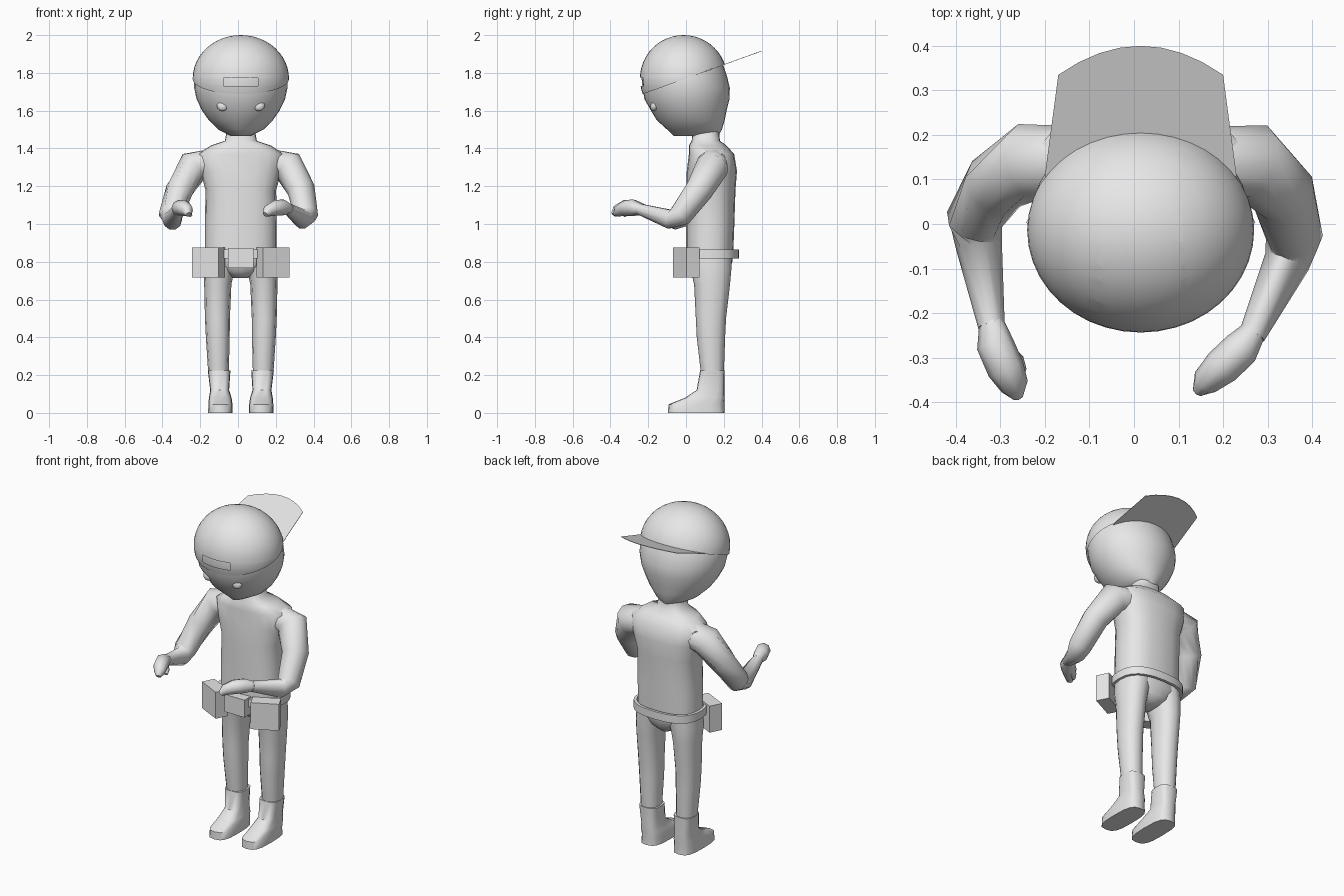
import bpy, bmesh, math
from mathutils import Vector, Matrix

cube = bpy.data.objects.get("Cube")
if cube:
    bpy.data.objects.remove(cube, do_unlink=True)

CX = 0.015  # body centre line

grey = bpy.data.materials.new("plain_grey")
grey.use_nodes = True
grey.diffuse_color = (0.8, 0.8, 0.8, 1)
grey.node_tree.nodes["Principled BSDF"].inputs["Base Color"].default_value = (0.8, 0.8, 0.8, 1)


def finish(bm, name, smooth=40):
    bmesh.ops.recalc_face_normals(bm, faces=bm.faces)
    mesh = bpy.data.meshes.new(name)
    bm.to_mesh(mesh)
    bm.free()
    obj = bpy.data.objects.new(name, mesh)
    bpy.context.collection.objects.link(obj)
    mesh.materials.append(grey)
    if smooth:
        bpy.ops.object.select_all(action="DESELECT")
        obj.select_set(True)
        bpy.context.view_layer.objects.active = obj
        bpy.ops.object.shade_smooth_by_angle(angle=math.radians(smooth))
    return obj


def bridge(rings, name, smooth=40, caps=True):
    """Skin a list of point rings."""
    bm = bmesh.new()
    rows = [[bm.verts.new(p) for p in ring] for ring in rings]
    n = len(rows[0])
    for a, b in zip(rows, rows[1:]):
        for i in range(n):
            j = (i + 1) % n
            bm.faces.new((a[i], a[j], b[j], b[i]))
    if caps:
        bm.faces.new(rows[0])
        bm.faces.new(rows[-1])
    return finish(bm, name, smooth)


def oval(centre, u, v, n, power=1.0):
    pts = []
    for i in range(n):
        a = 2 * math.pi * i / n
        c, s = math.cos(a), math.sin(a)
        pts.append(centre + u * math.copysign(abs(c) ** power, c)
                   + v * math.copysign(abs(s) ** power, s))
    return pts


def stack(name, rows, n=16, power=1.0, smooth=40):
    """Level rings from rows of (x, y, z, half width, half depth)."""
    return bridge([oval(Vector((x, y, z)), Vector((hx, 0, 0)), Vector((0, hy, 0)), n, power)
                   for x, y, z, hx, hy in rows], name, smooth)


def limb(name, path, n=10):
    """Round limb along a path of (x, y, z, radius)."""
    pts = [Vector(p[:3]) for p in path]
    rings = []
    for i, p in enumerate(path):
        d = (pts[min(i + 1, len(pts) - 1)] - pts[max(i - 1, 0)]).normalized()
        u = d.cross(Vector((0, 0, 1))).normalized()
        rings.append(oval(pts[i], u * p[3], u.cross(d) * p[3], n))
    return bridge(rings, name, 60)


def box(name, centre, size, yaw=0):
    bm = bmesh.new()
    m = Matrix.Translation(centre) @ Matrix.Rotation(yaw, 4, "Z") @ Matrix.Diagonal((*size, 1))
    bmesh.ops.create_cube(bm, size=1, matrix=m)
    return finish(bm, name, 0)


# Head: tapered jaw below, domed crown above
jaw = [(1.465, -.065, .17, .05), (1.50, -.10, .19, .12), (1.55, -.155, .205, .17),
       (1.60, -.185, .215, .205), (1.66, -.22, .23, .234), (1.72, -.23, .232, .247),
       (1.78, -.236, .218, .248)]
head = [(CX, (f + b) / 2, z, hx, (b - f) / 2) for z, f, b, hx in jaw]
for t in (25, 45, 65, 82):
    a = math.radians(t)
    head.append((CX, -.013, 1.77 + .222 * math.sin(a), .247 * math.cos(a), .223 * math.cos(a)))
stack("head", head, 32, smooth=50)

# Cap: dome cut along the sloping rim, with an opening over the strap
SLOPE = 0.36
bm = bmesh.new()
dome = Matrix.Translation((CX, -.013, 1.77)) @ Matrix.Diagonal((.255, .231, .23, 1))
bmesh.ops.create_uvsphere(bm, u_segments=40, v_segments=24, radius=1, matrix=dome)


def cut(co, no, clear=False):
    bmesh.ops.bisect_plane(bm, geom=bm.verts[:] + bm.edges[:] + bm.faces[:],
                           plane_co=co, plane_no=no, clear_inner=clear)


cut((0, 0, 1.77), (0, -SLOPE, 1), True)
for x in (CX - .092, CX + .092):
    cut((x, 0, 0), (1, 0, 0))
for z in (1.73, 1.775):
    cut((0, 0, z), (0, 0, 1))
hole = [f for f in bm.faces if f.calc_center_median().y < 0
        and abs(f.calc_center_median().x - CX) < .092
        and 1.73 < f.calc_center_median().z < 1.775]
bmesh.ops.delete(bm, geom=hole, context="FACES")
finish(bm, "cap", 50)

# Visor: thin flat sheet in the plane of the rim
outline = [(-.2, .02), (-.215, .11), (-.185, .335)]
outline += [(.185 * s, .335 + .065 * (1 - s * s)) for s in (-.75, -.5, -.25, 0, .25, .5, .75)]
outline += [(-x, y) for x, y in outline[2::-1]]
bridge([[(CX + x, y, 1.77 + SLOPE * y + h) for x, y in outline] for h in (0, .003)],
       "visor", 0)

# Eyes
for side, name in ((-1, "right_eye"), (1, "left_eye")):
    bm = bmesh.new()
    m = (Matrix.Translation((CX + side * .096, -.165, 1.628))
         @ Matrix.Rotation(math.radians(-20), 4, "X") @ Matrix.Diagonal((.031, .022, .031, 1)))
    bmesh.ops.create_uvsphere(bm, u_segments=20, v_segments=12, radius=1, matrix=m)
    finish(bm, name, 60)

# Torso and pelvis
stack("torso", [(CX, .105, 1.49, .075, .07), (CX, .105, 1.44, .085, .075),
                (CX, .115, 1.415, .16, .10), (CX, .135, 1.37, .23, .12),
                (CX, .137, 1.28, .215, .133), (CX, .132, 1.18, .187, .13),
                (CX, .128, 1.0, .19, .128), (CX, .125, .84, .19, .125)], 20, .8, 60)
stack("pelvis", [(CX, .125, .86, .188, .123), (CX, .125, .80, .18, .12),
                 (CX, .13, .75, .11, .10), (CX, .13, .715, .04, .07)], 20, .85, 60)

# Arms, each with its own pose
limb("right_arm", [(-.14, .14, 1.32, .08), (-.235, .14, 1.305, .088), (-.31, .09, 1.18, .074),
                   (-.358, .01, 1.045, .064), (-.348, -.05, 1.02, .052),
                   (-.32, -.23, 1.075, .03)])
limb("left_arm", [(.17, .14, 1.32, .08), (.265, .14, 1.305, .088), (.335, .07, 1.18, .074),
                  (.36, -.03, 1.045, .064), (.343, -.085, 1.025, .052),
                  (.265, -.25, 1.08, .03)])

# Hands: loosely closed, with a small thumb
limb("right_hand", [(-.32, -.22, 1.075, .028), (-.312, -.27, 1.085, .042),
                    (-.288, -.325, 1.085, .042), (-.268, -.365, 1.07, .032),
                    (-.262, -.385, 1.05, .015)], 8)
limb("right_thumb", [(-.295, -.28, 1.08, .02), (-.262, -.31, 1.06, .018),
                     (-.25, -.33, 1.045, .01)], 6)
limb("left_hand", [(.27, -.24, 1.08, .028), (.24, -.28, 1.088, .042),
                   (.198, -.32, 1.085, .042), (.16, -.355, 1.07, .032),
                   (.145, -.375, 1.05, .015)], 8)
limb("left_thumb", [(.22, -.28, 1.08, .02), (.175, -.31, 1.06, .018),
                    (.15, -.335, 1.05, .01)], 6)

# Legs, boots and belt pouches on both sides
for s, side in ((-1, "right"), (1, "left")):
    stack(side + "_leg", [(CX + s * dx, y, z, hx, hy) for dx, y, z, hx, hy in (
        (.10, .128, .85, .088, .115), (.115, .132, .76, .082, .108),
        (.122, .138, .68, .072, .095), (.124, .132, .50, .066, .08),
        (.122, .132, .40, .063, .075), (.118, .14, .20, .054, .06))], 12, .9, 60)
    stack(side + "_boot", [(CX + s * dx, y, z, hx, hy) for dx, y, z, hx, hy in (
        (.108, .055, 0, .065, .15), (.108, .055, .045, .064, .148),
        (.109, .10, .08, .06, .105), (.112, .13, .12, .05, .074),
        (.115, .14, .225, .06, .065))], 16, .65, 45)
    box(side + "_pouch", (CX + s * .17, .002, .796), (.157, .077, .16), s * math.radians(26.6))

# Belt band and buckle box
belt = []
for z, grow in ((.865, 0), (.865, .016), (.818, .016), (.818, 0), (.865, 0)):
    belt.append(oval(Vector((CX, .13, z)), Vector((.19 + grow, 0, 0)),
                     Vector((0, .135 + grow, 0)), 24, .8))
bridge(belt, "belt", 40, caps=False)
box("buckle_box", (CX, -.025, .82), (.135, .06, .105))
